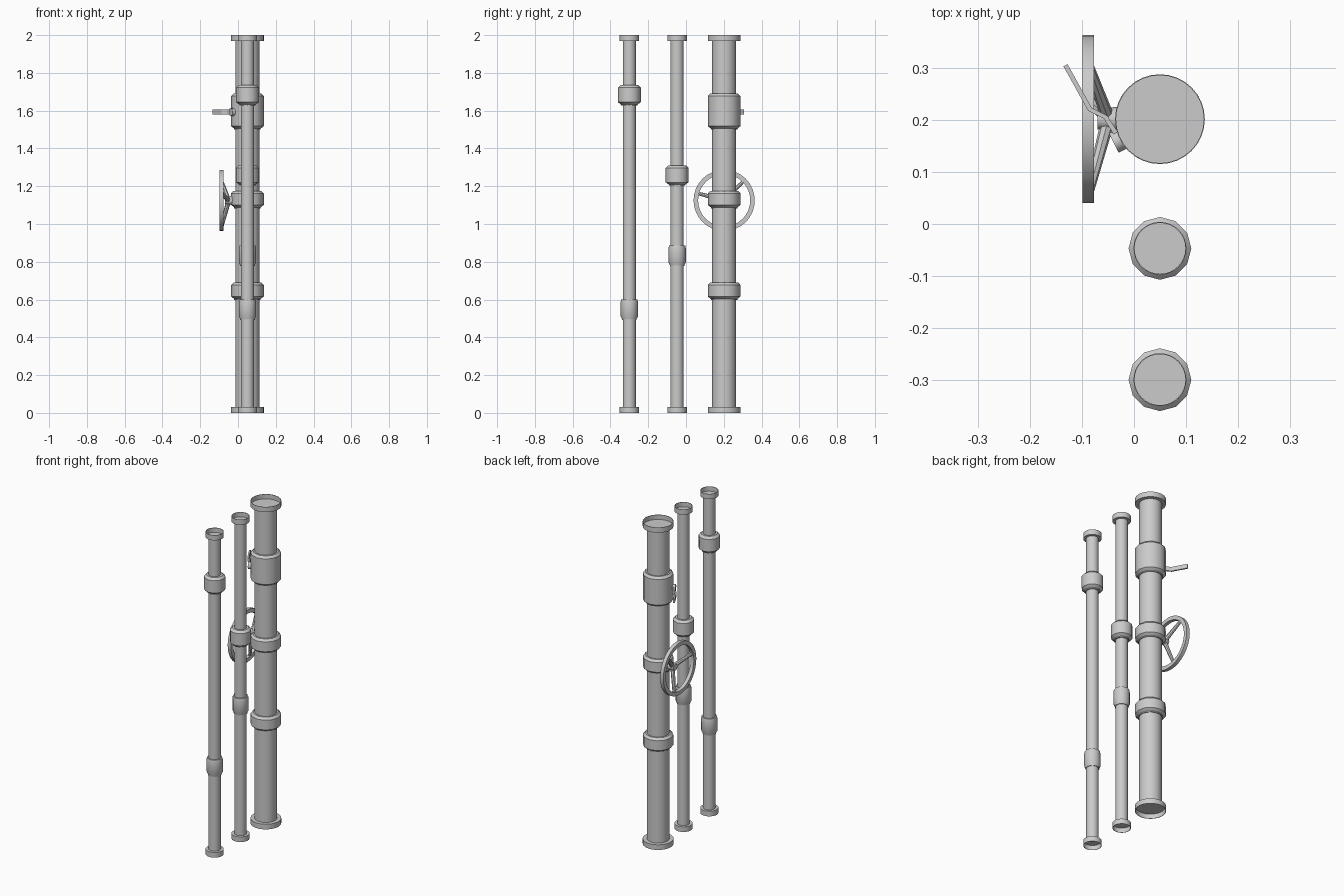
import bpy, bmesh, math
from mathutils import Vector, Matrix

if "Cube" in bpy.data.objects:
    bpy.data.objects.remove(bpy.data.objects["Cube"])

PIPE_X = 0.05


def finish(name, bm, angle=35):
    bmesh.ops.recalc_face_normals(bm, faces=bm.faces[:])
    me = bpy.data.meshes.new(name)
    bm.to_mesh(me)
    bm.free()
    ob = bpy.data.objects.new(name, me)
    bpy.context.collection.objects.link(ob)
    bpy.ops.object.select_all(action='DESELECT')
    ob.select_set(True)
    bpy.context.view_layer.objects.active = ob
    bpy.ops.object.shade_smooth_by_angle(angle=math.radians(angle))
    return ob


def lathe(name, profile, sides, matrix, closed=False):
    """Revolve (radius, height) points round local z."""
    bm = bmesh.new()
    rings = []
    for r, h in profile:
        if r == 0:
            rings.append([bm.verts.new((0, 0, h))] * sides)
        else:
            rings.append([bm.verts.new((r * math.cos(i * math.tau / sides),
                                        r * math.sin(i * math.tau / sides), h))
                          for i in range(sides)])
    pairs = list(zip(rings, rings[1:]))
    if closed:
        pairs.append((rings[-1], rings[0]))
    for a, b in pairs:
        for i in range(sides):
            j = (i + 1) % sides
            bm.faces.new(list(dict.fromkeys((a[i], a[j], b[j], b[i]))))
    bm.transform(matrix)
    return finish(name, bm)


def rod(name, p, q, r1, r2, sides=12):
    """Capped, optionally tapered cylinder between two points."""
    p, q = Vector(p), Vector(q)
    d = q - p
    m = Matrix.Translation(p) @ d.to_track_quat('Z', 'Y').to_matrix().to_4x4()
    return lathe(name, [(0, 0), (r1, 0), (r2, d.length), (0, d.length)], sides, m)


def pipe(name, y, r, flange):
    # straight tube with a shallow recessed cup flange at both ends
    f, t, e = flange, 0.002, 0.032
    low = [(0, e - .003), (f - t, e - .003), (f - t, 0), (f, 0), (f, e), (r, e)]
    high = [(a, 2 - h) for a, h in reversed(low)]
    lathe(name, low + high, 32, Matrix.Translation((PIPE_X, y, 0)))


def coupling(name, y, r, neck, z0, z1):
    # chamfered twelve-sided sleeve
    c = 0.013
    prof = [(0.03, z0), (neck, z0), (neck, z0 + .005), (r, z0 + .005 + c),
            (r, z1 - c), (neck + .004, z1), (0.03, z1)]
    lathe(name, prof, 12, Matrix.Translation((PIPE_X, y, 0)), closed=True)


# pipes
Y1, Y2, Y3 = 0.202, -0.047, -0.30
pipe("large_pipe", Y1, 0.0635, 0.0865)
pipe("middle_pipe", Y2, 0.0345, 0.051)
pipe("end_pipe", Y3, 0.0345, 0.051)

# couplings
for name, y, r, neck, z0, z1 in [
        ("large_upper_coupling", Y1, 0.0865, 0.070, 1.50, 1.69),
        ("large_middle_coupling", Y1, 0.0865, 0.070, 1.083, 1.175),
        ("large_lower_coupling", Y1, 0.0865, 0.070, 0.598, 0.69),
        ("middle_upper_coupling", Y2, 0.0605, 0.043, 1.203, 1.31),
        ("middle_lower_coupling", Y2, 0.046, 0.039, 0.778, 0.885),
        ("end_upper_coupling", Y3, 0.0605, 0.043, 1.627, 1.735),
        ("end_lower_coupling", Y3, 0.046, 0.039, 0.493, 0.60)]:
    coupling(name, y, r, neck, z0, z1)

# handwheel rim, hub and three dished spokes
WZ = 1.125
to_x = Matrix.Translation((0, Y1, WZ)) @ Matrix.Rotation(math.radians(90), 4, 'Y')
R = 0.162
lathe("wheel_rim", [(R, -.099), (R, -.077), (R - .024, -.077), (R - .024, -.099)],
      32, to_x, closed=True)
rod("wheel_hub", (0.0, Y1, WZ), (-0.07, Y1, WZ), 0.027, 0.02)
for i, deg in enumerate((45, 165, 285)):
    c, s = math.cos(math.radians(deg)), math.sin(math.radians(deg))
    rod(f"wheel_spoke_{i + 1}", (-0.052, Y1 + .01 * c, WZ + .01 * s),
        (-0.087, Y1 + .147 * c, WZ + .147 * s), 0.013, 0.009, 8)

# valve stem and cranked flat lever
LZ = 1.592
rod("lever_stem", (PIPE_X - .05, Y1 - .026, LZ), (-0.039, 0.156, LZ), 0.021, 0.021)
path = [Vector(p) for p in ((-.027, .162), (-.055, .206), (-.085, .221), (-.132, .306))]
bm = bmesh.new()
sections = []
for i, p in enumerate(path):
    a, b = path[max(i - 1, 0)], path[min(i + 1, len(path) - 1)]
    d = (b - a).normalized()
    n = Vector((-d.y, d.x)) * 0.0045
    h = 0.013
    sections.append([bm.verts.new((p.x + k * n.x, p.y + k * n.y, LZ + z))
                     for k, z in ((1, -h), (1, h), (-1, h), (-1, -h))])
for a, b in zip(sections, sections[1:]):
    for i in range(4):
        j = (i + 1) % 4
        bm.faces.new((a[i], a[j], b[j], b[i]))
bm.faces.new(sections[0])
bm.faces.new(sections[-1])
finish("lever_handle", bm, 20)
